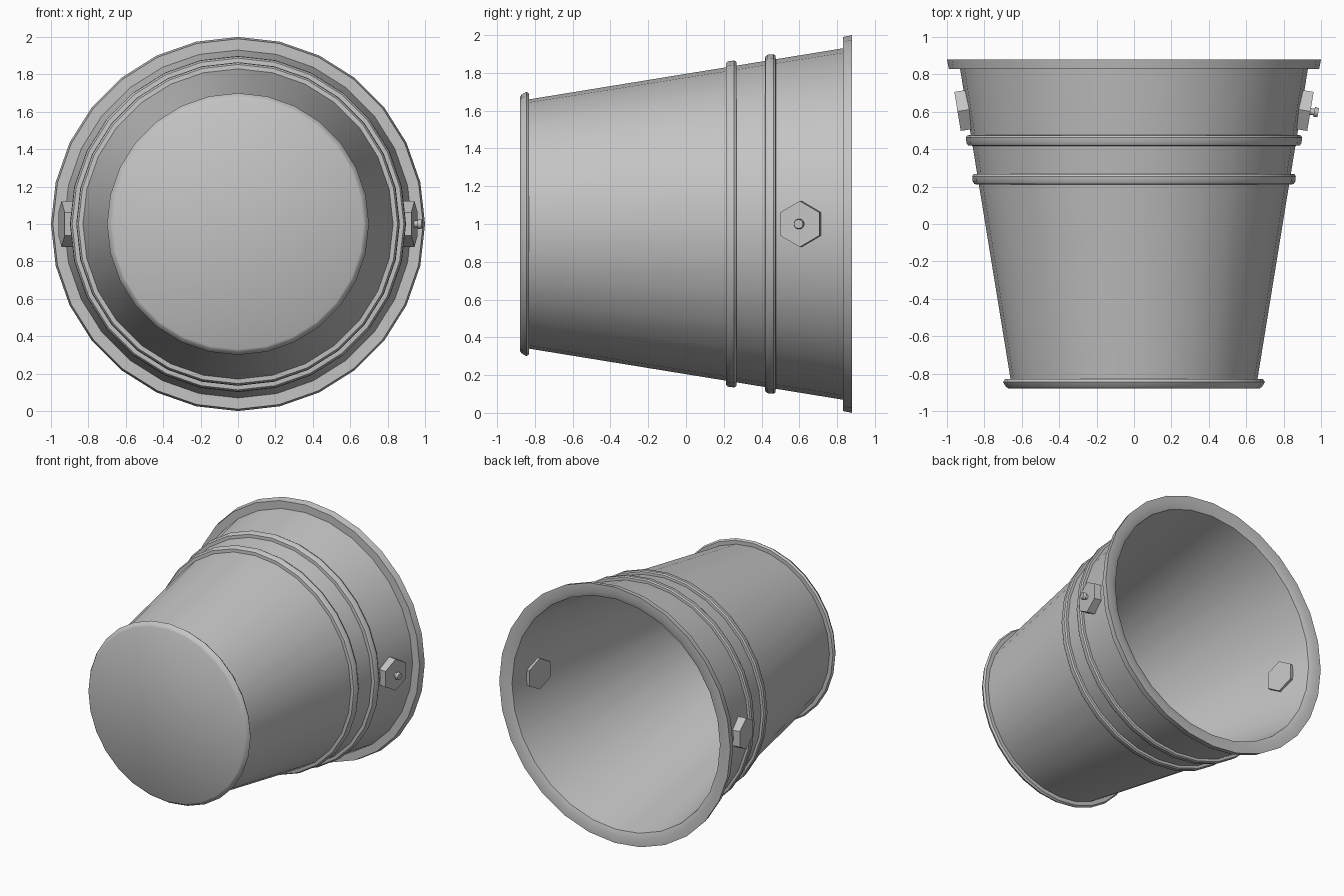
import bpy, bmesh, math
from mathutils import Matrix, Vector

cube = bpy.data.objects.get("Cube")
if cube:
    bpy.data.objects.remove(cube, do_unlink=True)

metal = bpy.data.materials.new("grey metal")
metal.use_nodes = True
GREY = (0.55, 0.55, 0.55, 1)
metal.diffuse_color = GREY
metal.node_tree.nodes["Principled BSDF"].inputs["Base Color"].default_value = GREY

SIDES = 28
CENTRE = Vector((0, 0, 1))
SLOPE = math.atan2(0.27, 1.66)


def wall(y):
    """Outer wall radius at depth y."""
    return 0.66 + (y + 0.83) * math.tan(SLOPE)


def finish(name, bm, angle):
    bmesh.ops.recalc_face_normals(bm, faces=bm.faces)
    mesh = bpy.data.meshes.new(name)
    bm.to_mesh(mesh)
    bm.free()
    mesh.materials.append(metal)
    obj = bpy.data.objects.new(name, mesh)
    bpy.context.collection.objects.link(obj)
    bpy.ops.object.select_all(action="DESELECT")
    obj.select_set(True)
    bpy.context.view_layer.objects.active = obj
    bpy.ops.object.shade_smooth_by_angle(angle=math.radians(angle))
    return obj


def lathe(name, profile, closed=False, angle=35):
    """Turn a (y, radius) profile round the y axis; cap open ends."""
    bm = bmesh.new()
    rings = []
    for y, r in profile:
        rings.append([bm.verts.new(CENTRE + Vector((r * math.cos(a), y, r * math.sin(a))))
                      for a in (math.tau * i / SIDES for i in range(SIDES))])
    pairs = list(zip(rings, rings[1:]))
    if closed:
        pairs.append((rings[-1], rings[0]))
    for a, b in pairs:
        for i in range(SIDES):
            j = (i + 1) % SIDES
            bm.faces.new((a[i], a[j], b[j], b[i]))
    if not closed:
        bm.faces.new(rings[0])
        bm.faces.new(rings[-1])
    return finish(name, bm, angle)


# Bucket: foot, tapering wall, flared lip, inner wall and floor
lathe("bucket_body", [
    (-0.88, 0.67), (-0.87, 0.685), (-0.845, 0.70), (-0.83, 0.69), (-0.83, 0.66),
    (0.83, 0.93), (0.83, 0.99), (0.88, 1.0), (0.88, 0.94), (0.865, 0.90),
    (-0.84, 0.63)])

# Raised bands round the wall
for label, y in (("lower_band", 0.24), ("upper_band", 0.447)):
    r = wall(y)
    lathe(label, [(y - 0.03, r - 0.02), (y - 0.027, r + 0.019), (y - 0.015, r + 0.028),
                  (y + 0.015, r + 0.031), (y + 0.027, r + 0.024), (y + 0.03, r - 0.02)],
          closed=True)


def stud(name, side, sides, radius, start, end, tip_scale=1.0, angle=20):
    """Prism through the wall, square to its slope."""
    y = 0.61
    bm = bmesh.new()
    bmesh.ops.create_cone(bm, cap_ends=True, segments=sides, radius1=radius,
                          radius2=radius * tip_scale, depth=end - start)
    axis = Vector((side * math.cos(SLOPE), -math.sin(SLOPE), 0))
    up = Vector((0, 0, 1))
    turn = Matrix((up.cross(axis), up, axis)).transposed().to_4x4()
    middle = CENTRE + Vector((side * wall(y), y, 0)) + axis * (start + end) / 2
    bmesh.ops.transform(bm, matrix=Matrix.Translation(middle) @ turn, verts=bm.verts)
    return finish(name, bm, angle)


# Hexagonal bolts on both sides, showing inside and out
for label, side in (("left", 1), ("right", -1)):
    stud(label + "_bolt", side, 6, 0.122, -0.065, 0.05)

# Small pin with a head on one bolt only
stud("pin_neck", 1, 12, 0.018, 0.04, 0.075, angle=40)
stud("pin_head", 1, 12, 0.028, 0.07, 0.092, 0.85, angle=40)
